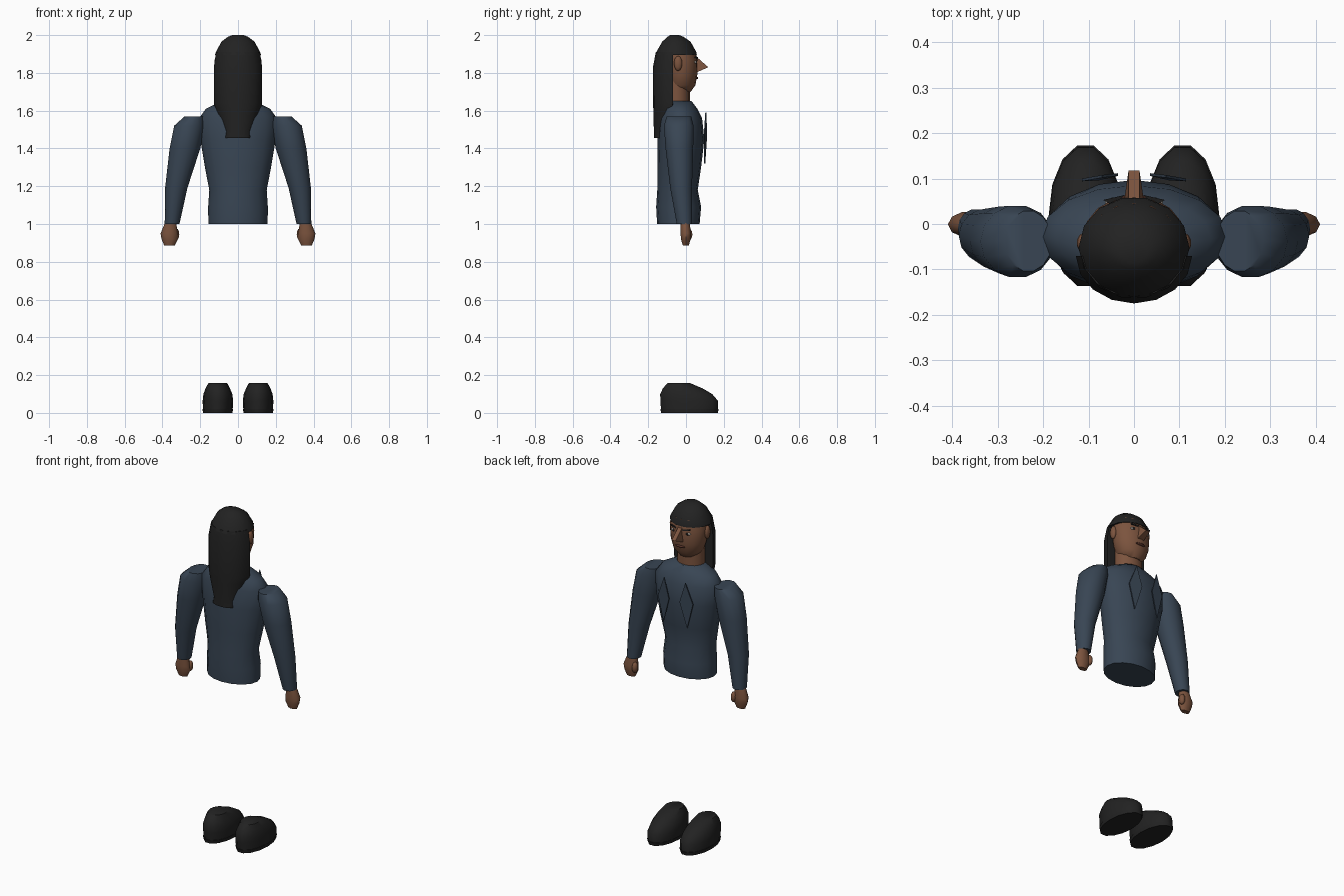
import bpy
import bmesh
import math
from mathutils import Vector

default_cube = bpy.data.objects.get("Cube")
if default_cube:
    bpy.data.objects.remove(default_cube, do_unlink=True)


def make_material(name, red, green, blue):
    material = bpy.data.materials.new(name)
    material.use_nodes = True
    colour = (red, green, blue, 1)
    material.diffuse_color = colour
    shader = material.node_tree.nodes["Principled BSDF"]
    shader.inputs["Base Color"].default_value = colour
    shader.inputs["Roughness"].default_value = 0.9
    return material


suit = make_material("suit blue", 0.040, 0.060, 0.088)
skin = make_material("brown skin", 0.20, 0.088, 0.048)
black = make_material("soft black", 0.016, 0.016, 0.016)
lip = make_material("dark lip", 0.09, 0.03, 0.02)
white = make_material("eye white", 0.4, 0.36, 0.32)


def finish(name, bm, material, angle):
    """Turn a bmesh into a named, shaded object."""
    bmesh.ops.recalc_face_normals(bm, faces=bm.faces)
    mesh = bpy.data.meshes.new(name)
    bm.to_mesh(mesh)
    bm.free()
    mesh.materials.append(material)
    obj = bpy.data.objects.new(name, mesh)
    bpy.context.collection.objects.link(obj)
    bpy.ops.object.select_all(action="DESELECT")
    obj.select_set(True)
    bpy.context.view_layer.objects.active = obj
    bpy.ops.object.shade_smooth_by_angle(angle=math.radians(angle))
    return obj


def loft(name, rings, material, sides=16, mirror=1, front=None, angle=50):
    """Stack oval rings given as height, x range and y range."""
    bm = bmesh.new()
    loops = []
    for z, x0, x1, y0, y1 in rings:
        loop = []
        for i in range(sides):
            turn = math.tau * i / sides
            x = (x0 + x1) / 2 + (x1 - x0) / 2 * math.cos(turn)
            y = (y0 + y1) / 2 + (y1 - y0) / 2 * math.sin(turn)
            if front is not None:
                y = min(y, front)
            loop.append(bm.verts.new((x * mirror, y, z)))
        loops.append(loop)
    for low, high in zip(loops, loops[1:]):
        for i in range(sides):
            j = (i + 1) % sides
            bm.faces.new((low[i], low[j], high[j], high[i]))
    bm.faces.new(loops[0])
    bm.faces.new(loops[-1])
    return finish(name, bm, material, angle)


def centred(rings):
    """Expand height, half width and y range into full rings."""
    return [(z, -half, half, y0, y1) for z, half, y0, y1 in rings]


def hull(name, points, material, mirror=1):
    bm = bmesh.new()
    for x, y, z in points:
        bm.verts.new((x * mirror, y, z))
    bmesh.ops.convex_hull(bm, input=bm.verts)
    return finish(name, bm, material, 20)


def ball(name, centre, size, material, mirror=1):
    bm = bmesh.new()
    bmesh.ops.create_uvsphere(bm, u_segments=10, v_segments=6, radius=1)
    for vert in bm.verts:
        vert.co = Vector([c + s * v for c, s, v in zip(centre, size, vert.co)])
        vert.co.x *= mirror
    return finish(name, bm, material, 60)


# Jacket body, with the collar closing around the neck
loft("jacket", centred([
    (1.0, 0.157, -0.153, 0.072), (1.09, 0.158, -0.158, 0.08),
    (1.18, 0.152, -0.152, 0.062), (1.3, 0.175, -0.152, 0.08),
    (1.45, 0.2, -0.15, 0.097), (1.56, 0.206, -0.14, 0.085),
    (1.61, 0.17, -0.125, 0.06), (1.65, 0.09, -0.11, 0.03)]), suit)

# Neck and head
loft("neck", centred([
    (1.6, 0.082, -0.12, 0.02), (1.76, 0.08, -0.12, 0.02)]), skin)
loft("head", centred([
    (1.7, 0.055, -0.09, 0.025), (1.735, 0.085, -0.1, 0.05),
    (1.79, 0.104, -0.11, 0.06), (1.87, 0.112, -0.12, 0.062),
    (1.93, 0.1, -0.12, 0.045)]), skin)
hull("nose", [
    (-0.012, 0.05, 1.89), (0.012, 0.05, 1.89),
    (-0.022, 0.05, 1.8), (0.022, 0.05, 1.8),
    (-0.012, 0.118, 1.83), (0.012, 0.118, 1.83)], skin)
ball("mouth", (0, 0.055, 1.773), (0.032, 0.01, 0.007), lip)

# Hair cap and the long fall down the back
loft("hair_cap", centred([
    (1.895, 0.122, -0.165, 0.06), (1.91, 0.117, -0.16, 0.058),
    (1.965, 0.088, -0.128, 0.026), (1.99, 0.055, -0.1, -0.01),
    (2.0, 0.03, -0.085, -0.035)]), black, sides=14, angle=60)
loft("hair_fall", centred([
    (1.455, 0.068, -0.168, -0.1), (1.49, 0.076, -0.17, -0.03),
    (1.6, 0.12, -0.173, 0.03), (1.64, 0.128, -0.174, 0.035),
    (1.83, 0.128, -0.175, 0.035), (1.91, 0.116, -0.16, 0.035)]),
    black, sides=16, front=-0.07, angle=60)

for side, mirror in (("left", 1), ("right", -1)):
    # Ears, eyes and brows
    ball(side + "_ear", (0.112, -0.042, 1.85), (0.014, 0.022, 0.04), skin, mirror)
    ball(side + "_eye", (0.045, 0.048, 1.857), (0.02, 0.008, 0.008), white, mirror)
    ball(side + "_pupil", (0.045, 0.052, 1.857), (0.008, 0.007, 0.008), black, mirror)
    hull(side + "_brow", [
        (0.02, 0.064, 1.874), (0.02, 0.064, 1.882), (0.068, 0.053, 1.88),
        (0.068, 0.053, 1.888), (0.045, 0.04, 1.88)], black, mirror)

    # Flat diamond lapels on the chest
    outline = [(0.07, 0.108, 1.59), (0.035, 0.112, 1.47),
               (0.078, 0.102, 1.32), (0.115, 0.1, 1.47)]
    hull(side + "_lapel", outline + [(x, y - 0.006, z) for x, y, z in outline],
         suit, mirror)

    # Sleeve
    loft(side + "_sleeve", [
        (1.0, 0.31, 0.388, -0.05, 0.033), (1.19, 0.268, 0.386, -0.085, 0.033),
        (1.4, 0.2, 0.362, -0.11, 0.04), (1.52, 0.175, 0.338, -0.119, 0.042),
        (1.568, 0.18, 0.285, -0.105, 0.03)], suit, 14, mirror)

    # Fist and thumb
    loft(side + "_hand", [
        (0.885, 0.335, 0.39, -0.017, 0.015), (0.92, 0.318, 0.405, -0.028, 0.026),
        (0.95, 0.318, 0.41, -0.03, 0.028), (1.01, 0.328, 0.385, -0.03, 0.02)],
        skin, 10, mirror)
    ball(side + "_thumb", (0.327, 0.014, 0.945), (0.017, 0.02, 0.032), skin, mirror)

    # Shoe with a thin sole
    loft(side + "_sole", [
        (0, 0.03, 0.185, -0.135, 0.172), (0.02, 0.026, 0.188, -0.14, 0.177)],
        black, 14, mirror)
    loft(side + "_shoe", [
        (0.02, 0.028, 0.186, -0.136, 0.173), (0.065, 0.026, 0.187, -0.14, 0.172),
        (0.1, 0.03, 0.183, -0.14, 0.142), (0.13, 0.043, 0.172, -0.125, 0.09),
        (0.157, 0.057, 0.157, -0.1, 0.025)], black, 14, mirror)
